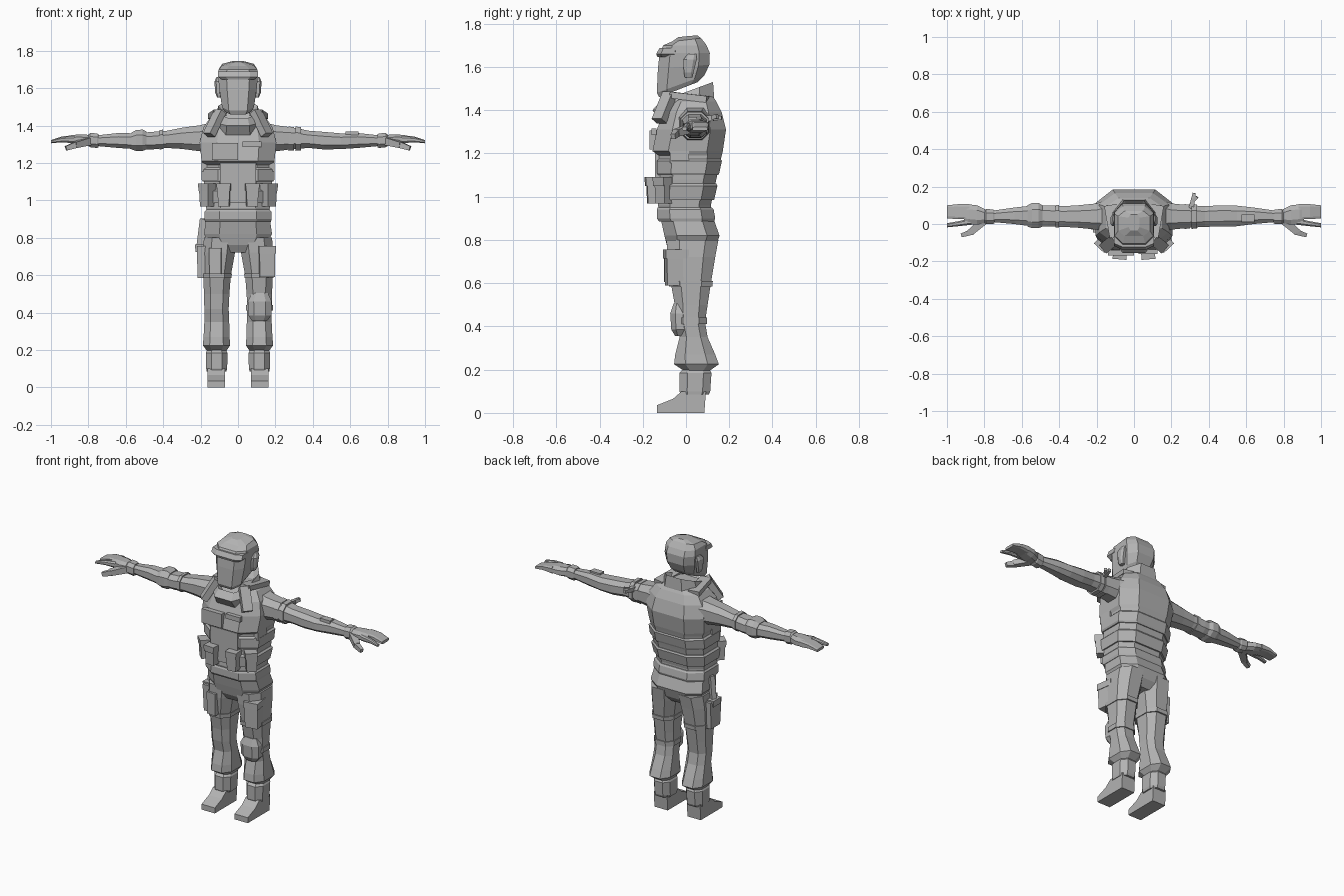
import bpy, bmesh, math
from mathutils import Vector, Matrix

grey = bpy.data.materials.new("plain_grey")
grey.diffuse_color = (0.45, 0.45, 0.45, 1)


def add_object(name, bm):
    bmesh.ops.recalc_face_normals(bm, faces=bm.faces)
    mesh = bpy.data.meshes.new(name)
    bm.to_mesh(mesh)
    mesh.materials.append(grey)
    bpy.context.collection.objects.link(bpy.data.objects.new(name, mesh))


def finish(name, bm, mirror=False):
    """Link the part, and its mirrored twin when asked."""
    add_object("left_" + name if mirror else name, bm)
    if mirror:
        for v in bm.verts:
            v.co.x = -v.co.x
        add_object("right_" + name, bm)
    bm.free()


def loft(name, rings, axis="z", mirror=False, k=0.5):
    """Octagonal sections (t, a0, a1, b0, b1, tilt) joined along an axis."""
    bm = bmesh.new()
    shape = [(1, -k), (1, k), (k, 1), (-k, 1), (-1, k), (-1, -k), (-k, -1), (k, -1)]
    loops = []
    for t, a0, a1, b0, b1, *tilt in rings:
        lean = tilt[0] if tilt else 0
        loop = []
        for u, v in shape:
            a = (a0 + a1) / 2 + u * (a1 - a0) / 2
            b = (b0 + b1) / 2 + v * (b1 - b0) / 2
            co = (a, b, t + lean * v) if axis == "z" else (t, a, b)
            loop.append(bm.verts.new(co))
        loops.append(loop)
    for lo, hi in zip(loops, loops[1:]):
        for i in range(8):
            j = (i + 1) % 8
            bm.faces.new((lo[i], lo[j], hi[j], hi[i]))
    bm.faces.new(loops[0])
    bm.faces.new(loops[-1])
    finish(name, bm, mirror)


def box(name, centre, size, turn=0, taper=1.0, mirror=False):
    """Box turned about z, with its bottom scaled by taper."""
    bm = bmesh.new()
    bmesh.ops.create_cube(bm, size=1)
    for v in bm.verts:
        s = taper if v.co.z < 0 else 1
        v.co = Vector((v.co.x * size[0] * s, v.co.y * size[1] * s, v.co.z * size[2]))
    bm.transform(Matrix.Translation(centre) @ Matrix.Rotation(turn, 4, "Z"))
    finish(name, bm, mirror)


def beam(name, p, q, w, t, end=1.0, mirror=False):
    """Bar of section w by t from p to q, tapering to end."""
    p, q = Vector(p), Vector(q)
    bm = bmesh.new()
    bmesh.ops.create_cube(bm, size=1)
    for v in bm.verts:
        s = end if v.co.z > 0 else 1
        v.co = Vector((v.co.x * w * s, v.co.y * t * s, v.co.z * (q - p).length))
    rot = (q - p).to_track_quat("Z", "Y").to_matrix().to_4x4()
    bm.transform(Matrix.Translation((p + q) / 2) @ rot)
    finish(name, bm, mirror)


def body(name, sections):
    loft(name, [(z, -w, w, f, b) for z, w, f, b in sections], k=0.55)


# Torso with vest, pelvis and belts
body("torso", [(.90, .165, -.115, .115), (.96, .17, -.13, .115), (1.08, .18, -.12, .14),
               (1.19, .185, -.125, .165), (1.21, .195, -.155, .17), (1.31, .205, -.135, .185),
               (1.39, .185, -.105, .165), (1.44, .15, -.07, .14), (1.47, .09, -.05, .12)])
body("pelvis", [(.72, .08, -.06, .10), (.76, .15, -.085, .135), (.82, .182, -.10, .155),
                (.89, .172, -.115, .13), (.93, .165, -.11, .12)])
body("waist_belt", [(.885, .176, -.125, .13), (.90, .18, -.135, .135),
                    (.94, .178, -.135, .128), (.95, .17, -.13, .12)])
body("lower_vest_band", [(.985, .180, -.138, .130), (1.05, .190, -.138, .145), (1.06, .18, -.12, .14)])
body("upper_vest_band", [(1.10, .188, -.130, .150), (1.11, .194, -.134, .154),
                         (1.165, .196, -.134, .166), (1.175, .186, -.125, .16)])
box("belly_panel", (0, -.128, 1.10), (.19, .03, .2))
box("chest_pouch", (-.07, -.153, 1.262), (.14, .03, .09))
box("chest_flap", (.075, -.148, 1.30), (.10, .025, .03))
beam("shoulder_strap", (.095, -.075, 1.475), (.155, -.125, 1.35), .06, .04, mirror=True)
beam("shoulder_pad", (.095, -.07, 1.47), (.125, .10, 1.45), .07, .03, mirror=True)
box("side_buckle", (.18, -.03, 1.20), (.03, .09, .09), mirror=True)

# Belt pouches with flaps
for tag, x, y, turn in (("inner", .075, -.15, .08), ("outer", .163, -.10, .75)):
    box(tag + "_pouch", (x, y, 1.025), (.068, .065, .115), turn, .85, True)
    box(tag + "_pouch_flap", (x, y - .004, 1.07), (.074, .07, .04), turn, .95, True)

# Collar, head and headgear
loft("collar", [(1.38, -.13, .13, -.115, .13, .04), (1.43, -.12, .12, -.155, .13, .03),
                (1.485, -.105, .105, -.12, .125, .045), (1.45, -.075, .075, -.08, .10, .045)])
loft("head", [(1.495, -.072, .072, -.125, .055, .035), (1.52, -.085, .085, -.135, .085, .04),
              (1.60, -.10, .10, -.130, .108, .01), (1.665, -.106, .106, -.122, .11, 0),
              (1.70, -.103, .103, -.105, .095, 0), (1.725, -.085, .085, -.065, .07, .008),
              (1.742, -.03, .03, -.035, .052, .004)], k=.58)
loft("brow_band", [(1.645, -.085, .085, -.132, -.04), (1.66, -.108, .108, -.138, -.03),
                   (1.688, -.106, .106, -.122, -.03)], k=.6)
loft("ear", [(1.55, .09, .112, -.005, .03), (1.575, .09, .122, -.01, .035),
             (1.635, .09, .126, -.012, .05), (1.66, .09, .115, .01, .048)], mirror=True)

# Arms, gloves and fingers
loft("arm", [(.15, -.04, .13, 1.24, 1.415), (.20, -.03, .11, 1.262, 1.402),
             (.30, -.02, .10, 1.275, 1.388), (.38, -.015, .095, 1.28, 1.372),
             (.46, -.014, .10, 1.272, 1.366), (.55, -.012, .098, 1.274, 1.358),
             (.64, 0, .088, 1.28, 1.36), (.75, .01, .072, 1.29, 1.348)], "x", True)
loft("cuff", [(.745, .004, .074, 1.284, 1.354), (.755, 0, .078, 1.28, 1.358),
              (.79, 0, .08, 1.284, 1.36), (.80, .006, .074, 1.29, 1.352)], "x", True)
loft("palm", [(.79, .006, .076, 1.292, 1.35), (.84, -.004, .10, 1.295, 1.352),
              (.885, 0, .105, 1.305, 1.35), (.91, .008, .10, 1.31, 1.343)], "x", True)
loft("fingers", [(.88, .025, .106, 1.305, 1.348), (.94, .026, .106, 1.312, 1.342),
                 (1.0, .03, .10, 1.305, 1.322)], "x", True, .7)
loft("index_finger", [(.87, -.004, .03, 1.305, 1.345), (.94, -.012, .015, 1.31, 1.338),
                      (1.0, -.018, .004, 1.306, 1.322)], "x", True)
beam("thumb_base", (.80, .02, 1.315), (.875, -.045, 1.295), .045, .04, .8, True)
beam("thumb_tip", (.865, -.042, 1.297), (.92, -.06, 1.278), .03, .034, .7, True)

# Arm gear
for i, x in enumerate((.285, .322)):
    loft("arm_band_%d" % (i + 1), [(x - .014, -.026, .106, 1.265, 1.395),
                                   (x + .014, -.024, .104, 1.267, 1.391)], "x")
beam("band_prong", (.305, .08, 1.36), (.322, .165, 1.365), .028, .03, .6)
beam("band_prong_tip", (.315, .12, 1.365), (.338, .145, 1.372), .015, .02)
box("wrist_device", (.61, .03, 1.358), (.07, .04, .022))
loft("elbow_pad", [(-.57, -.014, .10, 1.272, 1.362), (-.545, -.022, .112, 1.264, 1.376),
                   (-.51, -.022, .112, 1.264, 1.378), (-.49, -.014, .10, 1.272, 1.368)], "x")
loft("forearm_band", [(-.42, -.02, .102, 1.272, 1.376), (-.40, -.02, .102, 1.274, 1.378)], "x")

# Trouser legs
loft("leg", [(.195, .062, .166, -.01, .11), (.225, .042, .188, -.055, .152),
             (.27, .045, .184, -.05, .135), (.35, .047, .18, -.03, .10),
             (.42, .05, .18, -.045, .088), (.50, .046, .182, -.052, .10),
             (.60, .038, .186, -.07, .115), (.72, .016, .188, -.086, .135),
             (.80, .008, .182, -.09, .15)], mirror=True)

# Boots: shaft and wedge foot
loft("boot_shaft", [(.085, .062, .168, -.025, .105), (.10, .058, .170, -.03, .112),
                    (.185, .056, .172, -.03, .118), (.205, .068, .16, -.01, .105)], mirror=True)
bm = bmesh.new()
side = [(-.135, 0), (.085, 0), (.092, .1), (-.02, .1), (-.06, .065), (-.135, .035)]
sole = bm.faces.new([bm.verts.new((.07, y, z)) for y, z in side])
ext = bmesh.ops.extrude_face_region(bm, geom=[sole])["geom"]
bmesh.ops.translate(bm, vec=(.094, 0, 0), verts=[g for g in ext if isinstance(g, bmesh.types.BMVert)])
finish("foot", bm, True)

# Knee pad on the left leg
loft("knee_pad", [(.355, .075, .155, -.05, .0), (.385, .055, .178, -.068, .02),
                  (.46, .052, .18, -.073, .02), (.505, .075, .16, -.058, .0)])
loft("knee_strap", [(.41, .044, .186, -.05, .096), (.44, .044, .186, -.05, .097)])

# Thigh straps, pocket and holster
loft("thigh_strap", [(.585, .034, .19, -.078, .122), (.61, .033, .191, -.08, .124)], mirror=True)
box("thigh_pocket", (.15, -.045, .67), (.085, .10, .16), .15, .95)
box("thigh_pocket_flap", (.15, -.047, .735), (.092, .108, .04), .15)
box("holster", (-.195, .01, .67), (.05, .11, .17), 0, .85)
box("holster_grip", (-.205, .01, .745), (.05, .08, .04), 0, .9)
box("holster_front_pouch", (-.12, -.075, .675), (.065, .05, .14), -.1, .95)
beam("holster_hanger", (-.175, .0, .90), (-.195, .01, .74), .03, .05)
